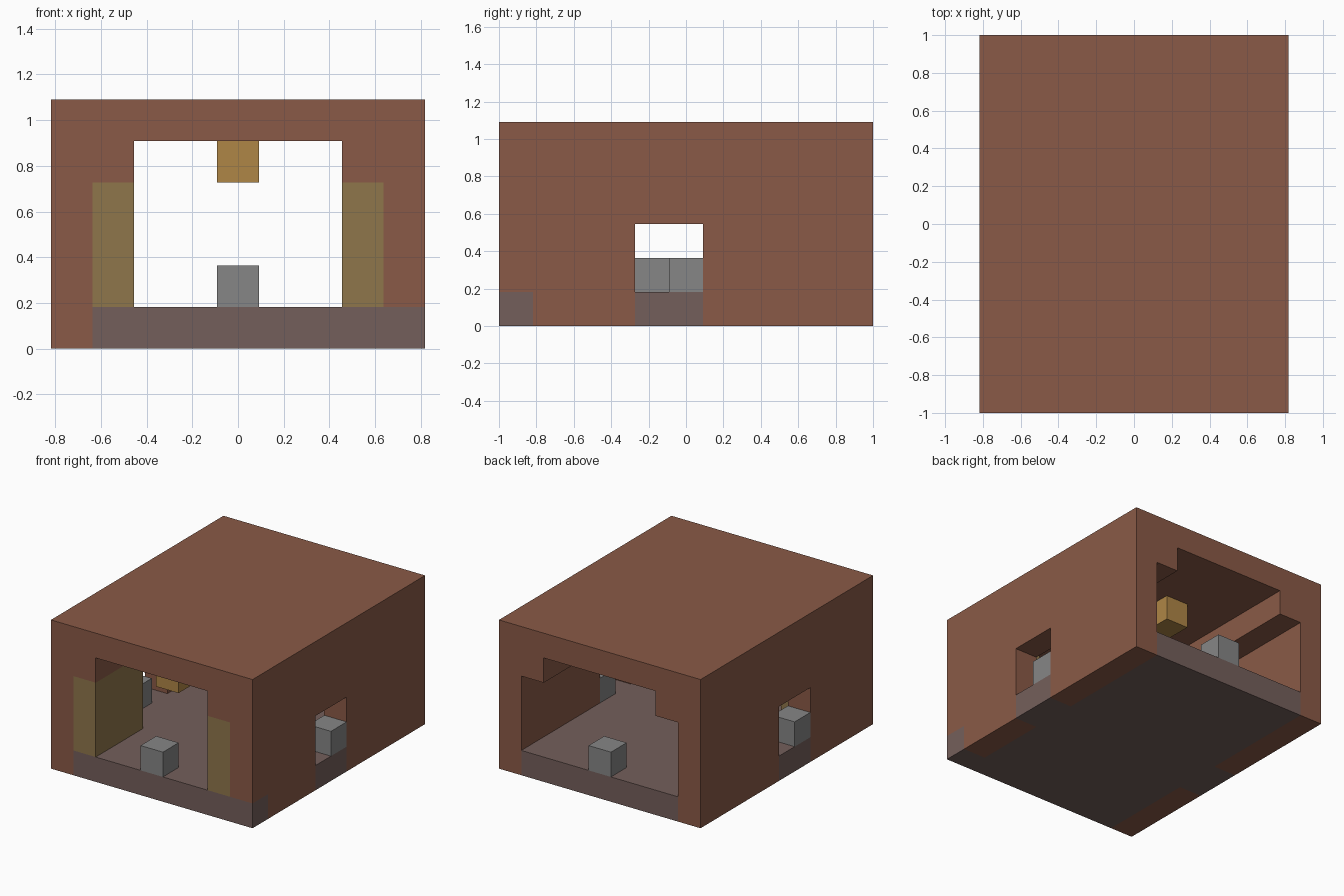
import bpy
import bmesh
from mathutils import Vector

old = bpy.data.objects.get("Cube")
if old:
    bpy.data.objects.remove(old, do_unlink=True)

U = 2 / 11                       # one block
ORIGIN = Vector((4.5, 5.5, 0))   # centre of the 9 x 11 block footprint


def material(name, rgb):
    def linear(c):
        c /= 255
        return c / 12.92 if c <= 0.04045 else ((c + 0.055) / 1.055) ** 2.4
    colour = (*[linear(c) for c in rgb], 1)
    mat = bpy.data.materials.new(name)
    mat.use_nodes = True
    mat.diffuse_color = colour
    bsdf = mat.node_tree.nodes["Principled BSDF"]
    bsdf.inputs["Base Color"].default_value = colour
    bsdf.inputs["Roughness"].default_value = 0.9
    return mat


BRICK = material("brick brown", (138, 90, 71))
FLOOR = material("floor grey brown", (116, 95, 91))
OLIVE = material("olive", (143, 118, 75))
GOLD = material("lamp gold", (175, 134, 70))
STONE = material("stone grey", (134, 134, 134))


def prism(name, outline, direction, mat):
    """Extrude a closed outline, given in blocks, along a direction."""
    bm = bmesh.new()
    face = bm.faces.new([bm.verts.new((Vector(p) - ORIGIN) * U) for p in outline])
    moved = bmesh.ops.extrude_face_region(bm, geom=[face], use_keep_orig=True)["geom"]
    bmesh.ops.translate(bm, vec=Vector(direction) * U,
                        verts=[v for v in moved if isinstance(v, bmesh.types.BMVert)])
    bmesh.ops.recalc_face_normals(bm, faces=bm.faces)
    mesh = bpy.data.meshes.new(name)
    bm.to_mesh(mesh)
    bm.free()
    mesh.materials.append(mat)
    obj = bpy.data.objects.new(name, mesh)
    bpy.context.collection.objects.link(obj)
    return obj


def block(name, low, high, mat):
    (x, y, z), (X, Y, Z) = low, high
    return prism(name, [(x, y, z), (X, y, z), (X, Y, z), (x, Y, z)], (0, 0, Z - z), mat)


# Walls and roof: one stepped arch profile running front to back
arch = [(0, 0), (0, 6), (9, 6), (9, 0), (8, 0), (8, 4), (7, 4),
        (7, 5), (2, 5), (2, 4), (1, 4), (1, 0)]
shell = prism("walls_and_roof", [(x, 0, z) for x, z in arch], (0, 11, 0), BRICK)

# Side windows and the floor corner are cut out of the walls
cutters = [block("window_cutter", (-1, 4, -1), (10, 6, 3), BRICK),
           block("corner_cutter", (7.5, -1, -1), (10, 1, 1), BRICK)]
for cutter in cutters:
    mod = shell.modifiers.new(cutter.name, "BOOLEAN")
    mod.operation = "DIFFERENCE"
    mod.solver = "EXACT"
    mod.object = cutter
    cutter.hide_render = True
bpy.context.view_layer.objects.active = shell
shell.select_set(True)
for cutter in cutters:
    bpy.ops.object.modifier_apply(modifier=cutter.name)
for cutter in cutters:
    bpy.data.objects.remove(cutter, do_unlink=True)

# Floor slab, with tabs under the windows and at the front corner
plan = [(1, 0), (9, 0), (9, 1), (8, 1), (8, 4), (9, 4), (9, 6), (8, 6),
        (8, 11), (1, 11), (1, 6), (0, 6), (0, 4), (1, 4)]
prism("floor", [(x, y, 0) for x, y in plan], (0, 0, 1), FLOOR)

# Door linings just inside the front opening
for side, x in (("right", 1), ("left", 7)):
    block(side + "_door_lining", (x, 0, 1), (x + 1, 3, 4), OLIVE)

# Stone blocks in the two openings and the two windows
for name, x, y in (("front", 4, 0), ("back", 4, 10), ("right", 0, 4), ("left", 8, 5)):
    block(name + "_stone", (x, y, 1), (x + 1, y + 1, 2), STONE)

# Ceiling lamps
for y in (1, 4, 7):
    block("ceiling_lamp", (4, y, 4), (5, y + 1, 5), GOLD)
